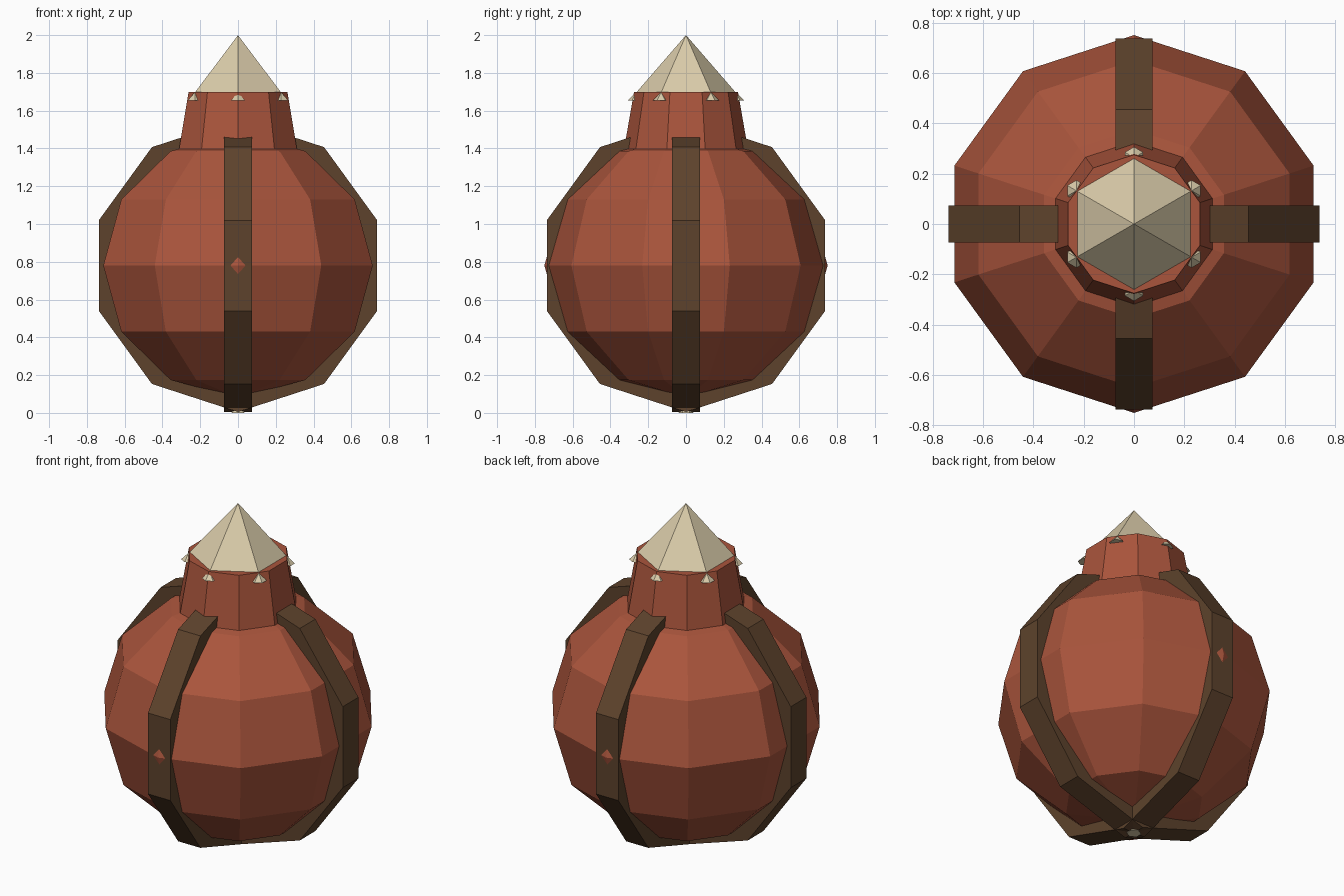
import bpy, bmesh
from math import sin, cos, pi, radians

if "Cube" in bpy.data.objects:
    bpy.data.objects.remove(bpy.data.objects["Cube"])


def material(name, rgb):
    m = bpy.data.materials.new(name)
    m.diffuse_color = (*rgb, 1)
    m.use_nodes = True
    m.node_tree.nodes["Principled BSDF"].inputs["Base Color"].default_value = m.diffuse_color
    return m


CLAY = material("clay", (0.40, 0.09, 0.045))
BONE = material("bone", (0.70, 0.60, 0.40))
LEATHER = material("leather", (0.11, 0.055, 0.025))


def finish(name, bm, mat):
    bmesh.ops.recalc_face_normals(bm, faces=bm.faces)
    me = bpy.data.meshes.new(name)
    bm.to_mesh(me)
    bm.free()
    me.materials.append(mat)
    ob = bpy.data.objects.new(name, me)
    bpy.context.collection.objects.link(ob)
    return ob


def lathe(name, profile, sides, mat, centre=(0, 0)):
    """Flat-faced turned solid with a corner on the y axis, capped at both ends."""
    bm = bmesh.new()
    rings = []
    for r, z in profile:
        n = sides if r > 0 else 1
        rings.append([bm.verts.new((centre[0] + r * sin(2 * pi * i / sides),
                                    centre[1] + r * cos(2 * pi * i / sides), z))
                      for i in range(n)])
    for a, b in zip(rings, rings[1:]):
        for i in range(sides):
            j = (i + 1) % sides
            quad = [a[i % len(a)], a[j % len(a)], b[j % len(b)], b[i % len(b)]]
            bm.faces.new(list(dict.fromkeys(quad)))
    for ring in (rings[0], rings[-1]):
        if len(ring) > 2:
            bm.faces.new(ring)
    return finish(name, bm, mat)


def strap(name, along_x):
    """Square-section ring of ten segments running around the body."""
    bm = bmesh.new()
    rings = []
    for i in range(10):
        a = radians(18 + 36 * i)
        ring = []
        for r, w in ((0.775, -0.073), (0.775, 0.073), (0.63, 0.073), (0.63, -0.073)):
            h, z = r * cos(a), 0.78 + r * sin(a)
            ring.append(bm.verts.new((h, w, z) if along_x else (w, h, z)))
        rings.append(ring)
    for i in range(10):
        a, b = rings[i], rings[(i + 1) % 10]
        for k in range(4):
            m = (k + 1) % 4
            bm.faces.new((a[k], a[m], b[m], b[k]))
    return finish(name, bm, LEATHER)


# Round body
body = []
for lat in range(-90, 91, 30):
    r = 0 if abs(lat) == 90 else 0.75 * cos(radians(lat))
    body.append((r, 0.78 + 0.70 * sin(radians(lat))))
lathe("body", body, 10, CLAY)

# Neck and pointed stopper
lathe("neck", [(0.33, 1.385), (0.275, 1.70)], 10, CLAY)
lathe("stopper", [(0.26, 1.70), (0, 2.0)], 6, BONE)

# Crossed straps
strap("strap_side", True)
strap("strap_front", False)

# Small spikes around the neck rim, and one under the base
for i in range(6):
    a = radians(30 + 60 * i)
    lathe(f"rim_spike_{i + 1}", [(0.042, 1.655), (0, 1.697)], 6, BONE,
          (0.264 * cos(a), 0.264 * sin(a)))
lathe("base_stud", [(0.04, 0.0), (0, 0.05)], 6, BONE)
